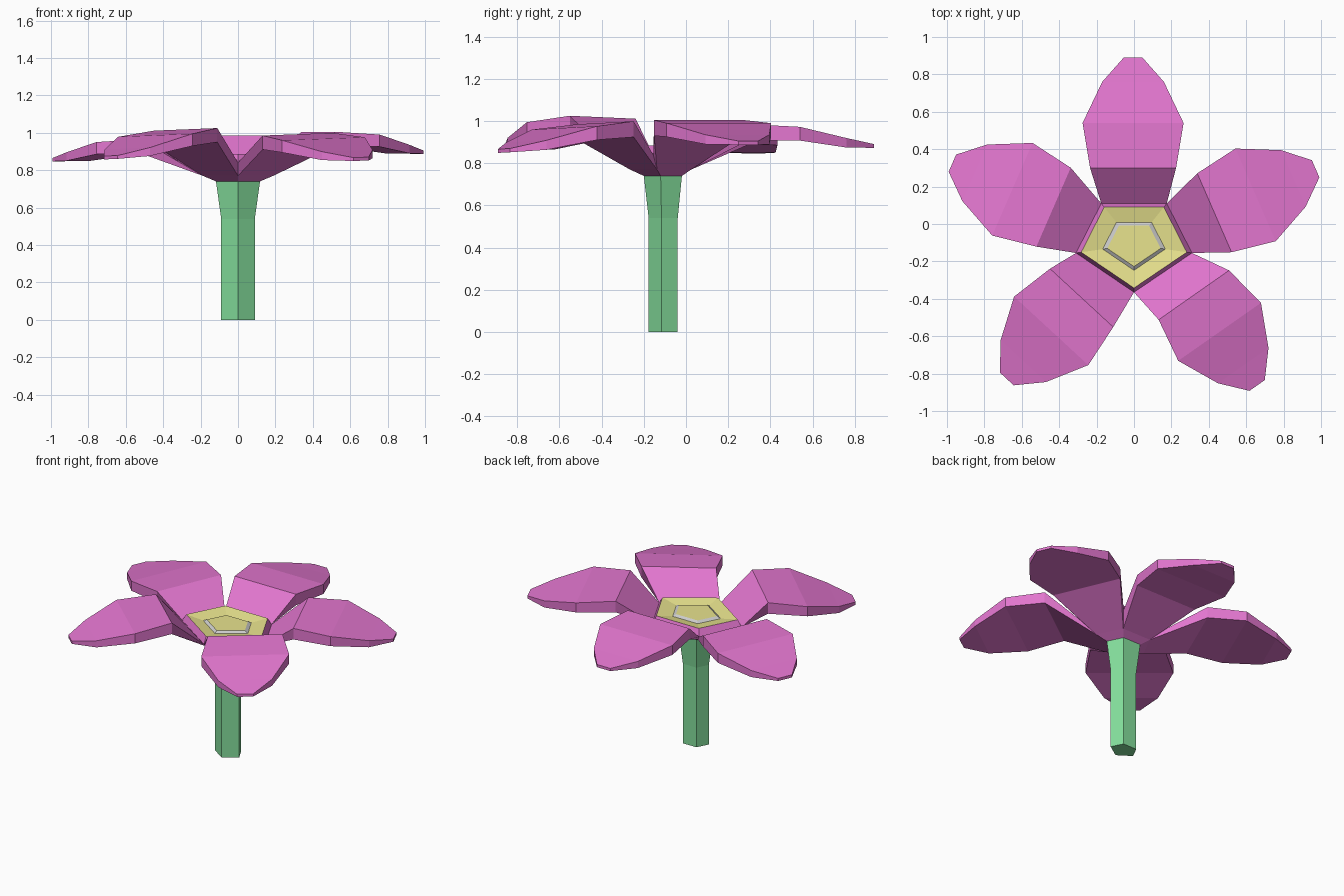
import bpy, bmesh
from math import cos, sin, radians

if "Cube" in bpy.data.objects:
    bpy.data.objects.remove(bpy.data.objects["Cube"])

# Five-sided outline shared by stem, cup and centre (relative to flower axis)
PENT = [(.175, .22), (-.175, .22), (-.31, -.045), (0, -.255), (.31, -.045)]


def material(name, color):
    m = bpy.data.materials.new(name)
    m.diffuse_color = (*color, 1)
    m.use_nodes = True
    m.node_tree.nodes["Principled BSDF"].inputs["Base Color"].default_value = m.diffuse_color
    return m


pink = material("petal_pink", (.76, .18, .62))
green = material("stem_green", (.23, .73, .33))
yellow = material("centre_yellow", (.81, .77, .27))


def ring(scale, z, axis_y=-.11):
    return [(x * scale, y * scale + axis_y, z) for x, y in PENT]


def loft(name, rings, mat=None, cap_start=False, cap_end=False):
    """Skin a list of closed rings with flat quads."""
    bm = bmesh.new()
    rows = [[bm.verts.new(p) for p in r] for r in rings]
    n = len(rows[0])
    for a, b in zip(rows, rows[1:]):
        for i in range(n):
            j = (i + 1) % n
            bm.faces.new((a[i], a[j], b[j], b[i]))
    if cap_start:
        bm.faces.new(rows[0][::-1])
    if cap_end:
        bm.faces.new(rows[-1])
    me = bpy.data.meshes.new(name)
    bm.to_mesh(me)
    bm.free()
    ob = bpy.data.objects.new(name, me)
    bpy.context.collection.objects.link(ob)
    if mat:
        me.materials.append(mat)
    return ob


# Stem and the flared cup above it
stem_top = ring(.38, .74, -.103)
loft("stem", [ring(.29, 0, -.103), ring(.29, .54, -.103), stem_top], green, cap_start=True)
loft("flower_cup", [stem_top, ring(.61, .77)], pink)

# Centre: purple collar, yellow dish, grey frame, yellow middle
loft("centre_collar", [ring(1, .84), ring(.91, .885)], pink)
loft("centre_dish", [ring(.91, .885), ring(.54, .868)], yellow)
loft("centre_frame", [ring(.54, .868), ring(.46, .88)])
loft("centre_middle", [ring(.46, .88)], yellow, cap_end=True)

# Petal profile from the first bend: distance, half width, drop, thickness
PROFILE = [(0, .23, 0, .075), (.24, .27, .015, .065), (.46, .165, .07, .045), (.59, .05, .1, .018)]

# Each petal: bend x, y, z, heading in degrees, extra slope, sideways roll
PETALS = {
    "petal_back": (-.005, .3, .985, 90, .01, 0),
    "petal_left": (-.43, .09, .965, 156.5, 0, 0),
    "petal_front_left": (-.28, -.395, 1.018, 227.3, -.07, -.03),
    "petal_front_right": (.32, -.38, .992, -55, -.04, -.03),
    "petal_right": (.43, .06, 1.005, 23.5, 0, 0),
}

top_rim, low_rim = ring(1, .84), ring(.61, .77)
for i, (name, (x, y, z, heading, slope, roll)) in enumerate(PETALS.items()):
    j = (i + 1) % 5
    dx, dy = cos(radians(heading)), sin(radians(heading))
    rings = [[low_rim[i], low_rim[j], top_rim[j], top_rim[i]]]
    for d, w, drop, t in PROFILE:
        def point(side, down):
            return (x + d * dx - side * w * dy, y + d * dy + side * w * dx,
                    z - drop + slope * d - roll * side * w - down)
        rings.append([point(-1, t), point(1, t), point(1, 0), point(-1, 0)])
    ob = loft(name, rings, pink, cap_start=True, cap_end=True)
    # Face everything outward, then open the hidden root
    bm = bmesh.new()
    bm.from_mesh(ob.data)
    bmesh.ops.recalc_face_normals(bm, faces=bm.faces)
    bm.verts.ensure_lookup_table()
    root = set(bm.verts[:4])
    hidden = [f for f in bm.faces if set(f.verts) == root]
    bmesh.ops.delete(bm, geom=hidden, context='FACES_ONLY')
    bm.to_mesh(ob.data)
    bm.free()
